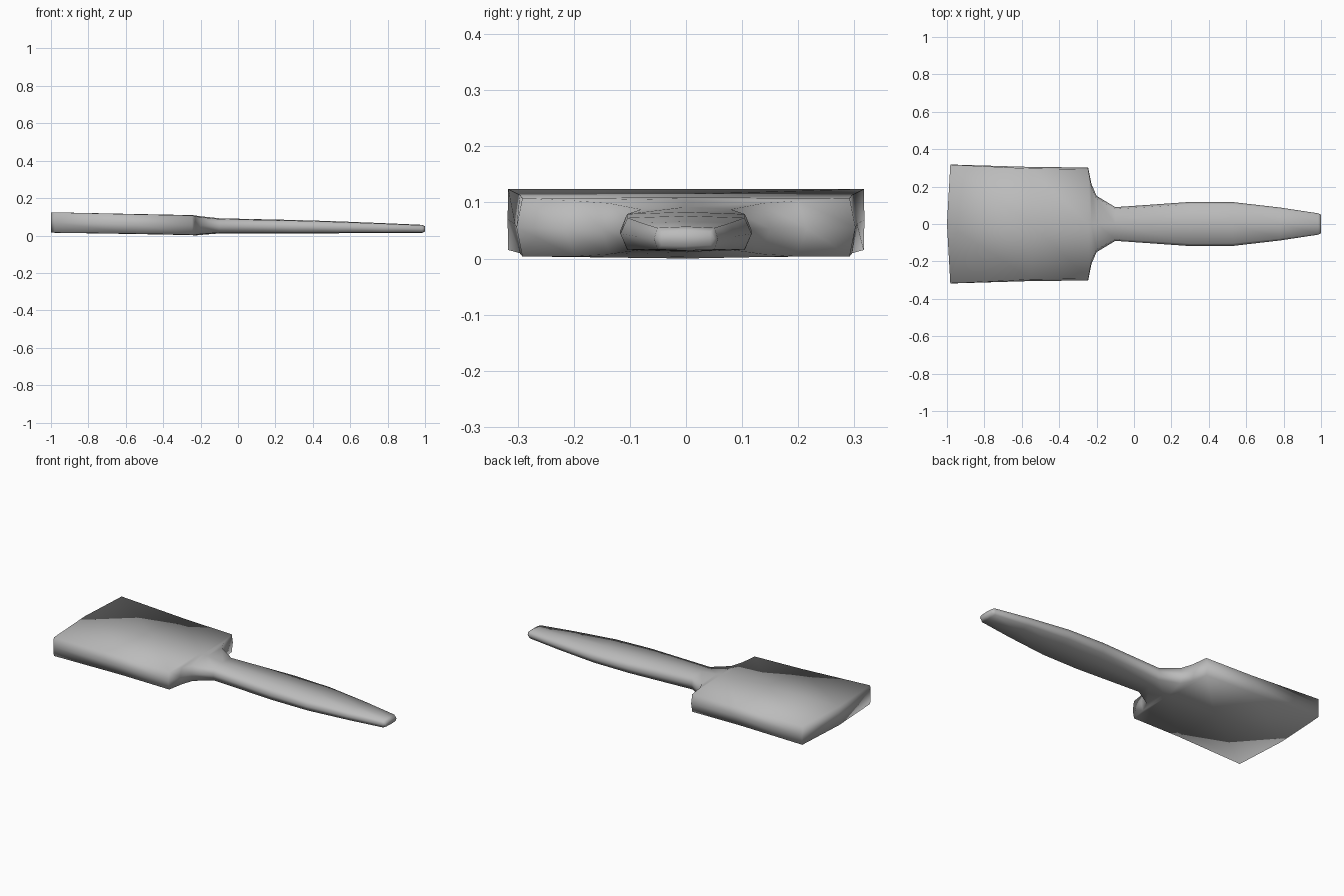
import bpy, bmesh, math

if "Cube" in bpy.data.objects:
    bpy.data.objects.remove(bpy.data.objects["Cube"])

N = 8  # points around each cross-section

# Stations along the length: x, half width, bottom z, top z, squareness
STATIONS = [
    (-1.00, 0.318, 0.015, 0.124, 200),
    (-0.55, 0.305, 0.008, 0.115, 24),
    (-0.245, 0.302, 0.002, 0.109, 20),
    (-0.228, 0.215, 0.000, 0.107, 9),
    (-0.20, 0.150, 0.003, 0.103, 7),
    (-0.10, 0.090, 0.011, 0.092, 6),
    (0.30, 0.118, 0.012, 0.083, 6),
    (0.53, 0.117, 0.012, 0.076, 6),
    (0.78, 0.088, 0.013, 0.066, 6),
    (0.985, 0.057, 0.014, 0.057, 6),
    (1.00, 0.050, 0.022, 0.050, 5),
]


def section(bm, x, half, z0, z1, p):
    """Rounded-rectangle ring across the length."""
    ring = []
    for i in range(N):
        a = 2 * math.pi * i / N
        c, s = round(math.cos(a), 6), round(math.sin(a), 6)
        u = math.copysign(abs(c) ** (2 / p), c) if c else 0
        v = math.copysign(abs(s) ** (2 / p), s) if s else 0
        # wide end is slightly bowed outwards
        bow = 0.018 * u * u if x <= -1 else 0
        ring.append(bm.verts.new((x + bow, half * u, (z0 + z1) / 2 + (z1 - z0) / 2 * v)))
    return ring


def cap(bm, ring):
    """Close an end with strips joining top and bottom points."""
    h = N // 2
    bm.faces.new((ring[0], ring[1], ring[N - 1]))
    for i in range(1, h - 1):
        bm.faces.new((ring[i], ring[i + 1], ring[N - i - 1], ring[N - i]))
    bm.faces.new((ring[h - 1], ring[h], ring[h + 1]))


# Blade, neck and handle as one continuous body
bm = bmesh.new()
rings = [section(bm, *st) for st in STATIONS]
for a, b in zip(rings, rings[1:]):
    for i in range(N):
        j = (i + 1) % N
        bm.faces.new((a[i], a[j], b[j], b[i]))
cap(bm, rings[0])
cap(bm, rings[-1])
bmesh.ops.recalc_face_normals(bm, faces=bm.faces)
for f in bm.faces:
    f.smooth = True
mesh = bpy.data.meshes.new("paddle_body")
bm.to_mesh(mesh)
bm.free()
body = bpy.data.objects.new("paddle_body", mesh)
bpy.context.collection.objects.link(body)

# Darker grey finish
grey = bpy.data.materials.new("mid_grey")
grey.diffuse_color = (0.5, 0.5, 0.5, 1)
grey.use_nodes = True
grey.node_tree.nodes["Principled BSDF"].inputs["Base Color"].default_value = grey.diffuse_color
mesh.materials.append(grey)
